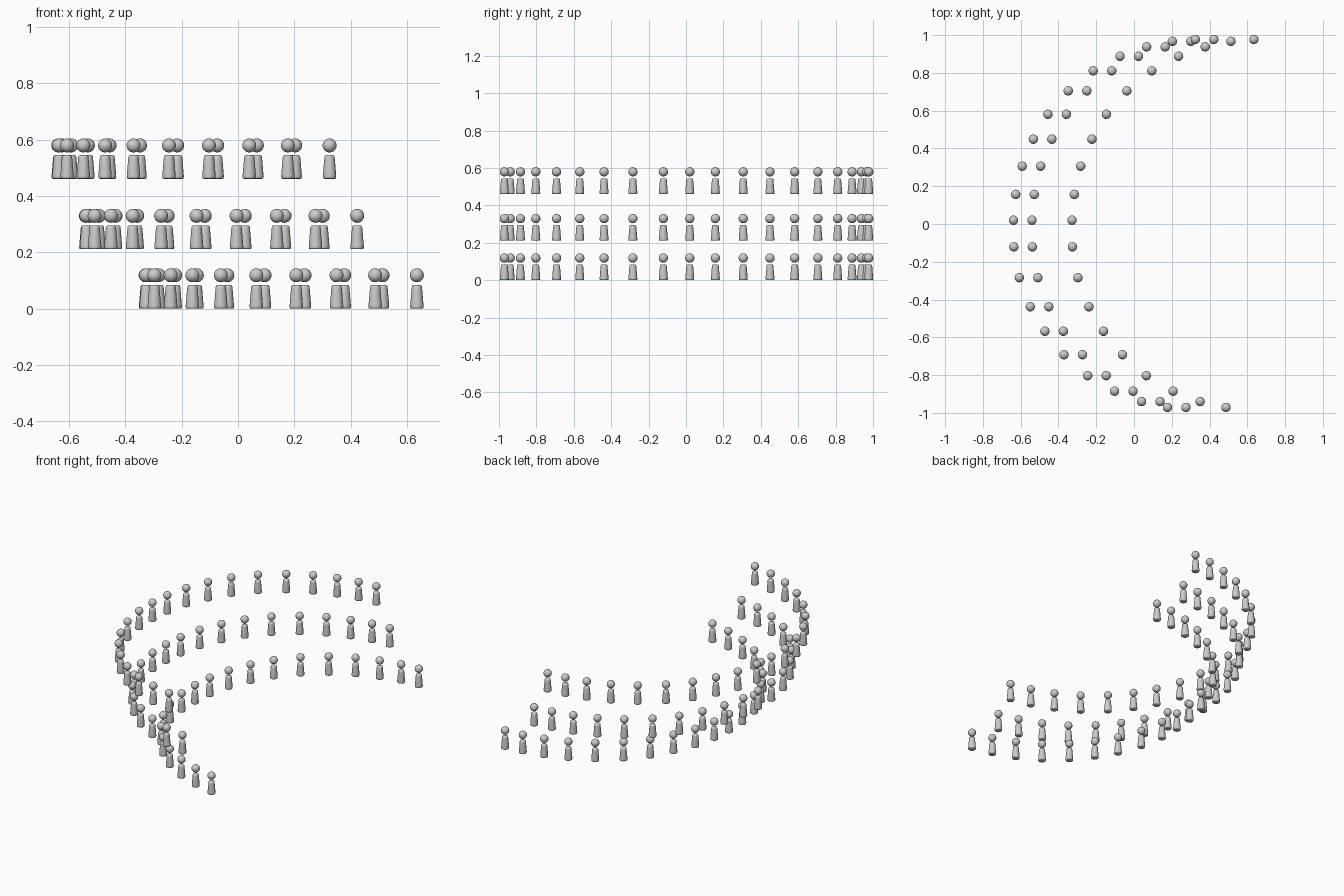
import bpy, bmesh, math
from mathutils import Matrix

if "Cube" in bpy.data.objects:
    bpy.data.objects.remove(bpy.data.objects["Cube"])

SEGMENTS = 24

# floor positions of the figures along the rear arc
ARC = [(.325, .977), (.203, .967), (.067, .938), (-.074, .888), (-.216, .811),
       (-.348, .705), (-.456, .581), (-.533, .449), (-.592, .306), (-.626, .157),
       (-.638, .020), (-.636, -.121), (-.607, -.284), (-.549, -.438), (-.472, -.568),
       (-.371, -.692), (-.245, -.803), (-.103, -.885), (.040, -.940), (.177, -.971)]

# tiers: name, forward shift in x, floor height
TIERS = [("rear", 0, .461), ("middle", .098, .211), ("front", .310, 0)]

# tapered body outline: radius, height
BODY = [(0, 0), (.018, 0), (.022, .0012), (.0238, .005), (.0236, .012),
        (.0185, .073), (.0174, .080), (.0145, .0835), (0, .084)]


def finish(bm, name):
    bmesh.ops.recalc_face_normals(bm, faces=bm.faces)
    mesh = bpy.data.meshes.new(name)
    bm.to_mesh(mesh)
    bm.free()
    mesh.shade_smooth()
    return mesh


def body_mesh():
    bm = bmesh.new()
    verts = [bm.verts.new((r, 0, z)) for r, z in BODY]
    edges = [bm.edges.new(pair) for pair in zip(verts, verts[1:])]
    bmesh.ops.spin(bm, geom=verts + edges, cent=(0, 0, 0), axis=(0, 0, 1),
                   angle=math.tau, steps=SEGMENTS)
    bmesh.ops.remove_doubles(bm, verts=bm.verts, dist=1e-5)
    return finish(bm, "body")


def head_mesh():
    bm = bmesh.new()
    bmesh.ops.create_uvsphere(bm, u_segments=SEGMENTS, v_segments=14, radius=.0248,
                              matrix=Matrix.Translation((0, 0, .1185)))
    return finish(bm, "head")


parts = {"body": body_mesh(), "head": head_mesh()}

# three tiers of standing figures
for tier, shift, height in TIERS:
    for i, (x, y) in enumerate(ARC):
        for part, mesh in parts.items():
            obj = bpy.data.objects.new(f"{tier}_figure_{i + 1}_{part}", mesh)
            obj.location = (x + shift, y, height)
            bpy.context.collection.objects.link(obj)
